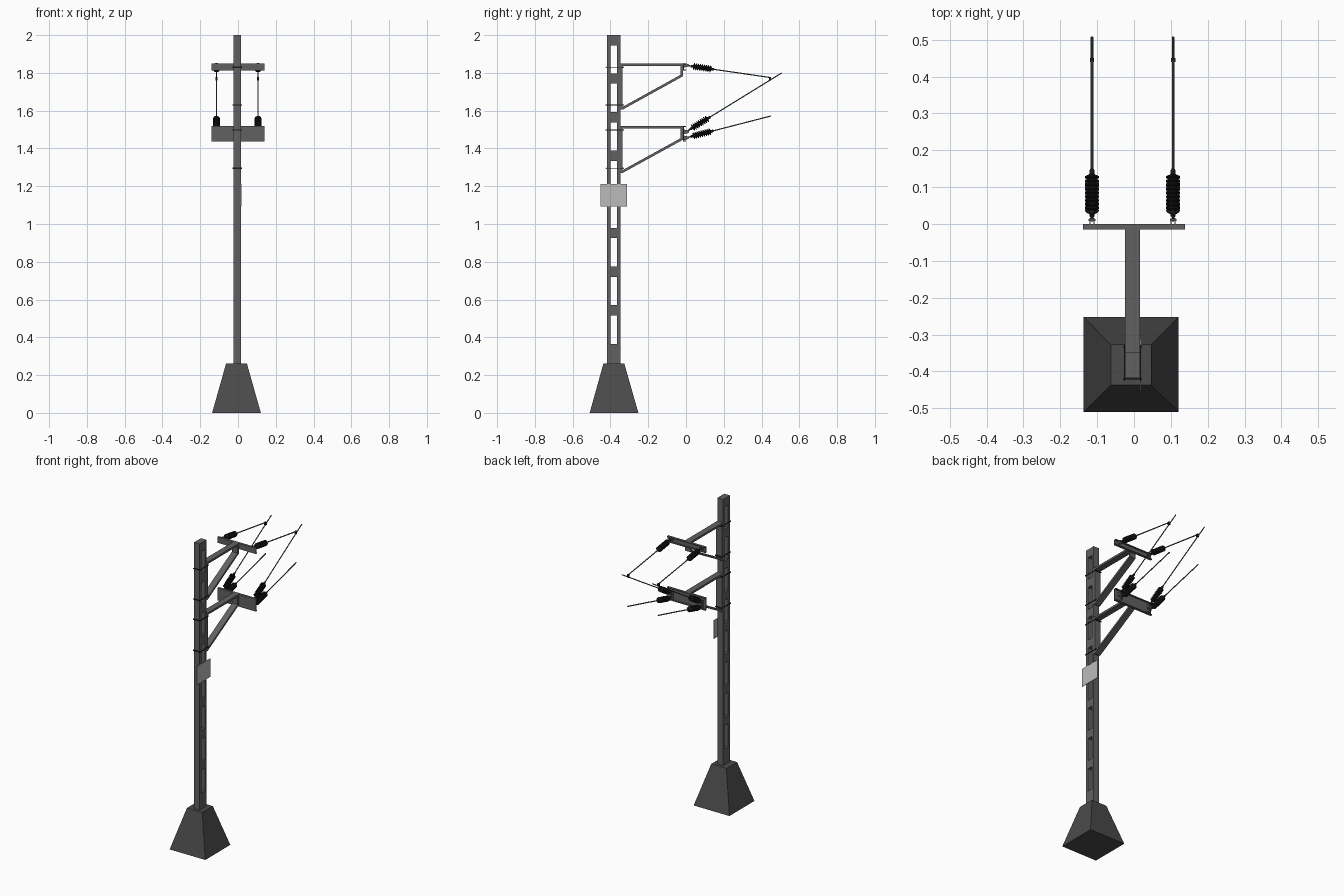
import bpy, bmesh, math
from mathutils import Vector

if "Cube" in bpy.data.objects:
    bpy.data.objects.remove(bpy.data.objects["Cube"])

XC = -0.004          # centre line of mast and brackets
W = 0.0405           # mast and bracket width


def mat(name, v):
    m = bpy.data.materials.new(name)
    m.diffuse_color = (v, v, v, 1)
    m.use_nodes = True
    m.node_tree.nodes["Principled BSDF"].inputs["Base Color"].default_value = m.diffuse_color
    return m


STEEL, CONCRETE = mat("steel", 0.12), mat("concrete", 0.07)
BLACK, PALE = mat("black", 0.01), mat("pale", 0.5)


def finish(name, bm, m):
    bmesh.ops.recalc_face_normals(bm, faces=bm.faces)
    me = bpy.data.meshes.new(name)
    bm.to_mesh(me)
    bm.free()
    ob = bpy.data.objects.new(name, me)
    bpy.context.collection.objects.link(ob)
    me.materials.append(m)
    return ob


def add_box(bm, x0, x1, y0, y1, z0, z1):
    vs = bmesh.ops.create_cube(bm, size=1)["verts"]
    for v in vs:
        v.co = (x0 if v.co.x < 0 else x1, y0 if v.co.y < 0 else y1, z0 if v.co.z < 0 else z1)
    return vs


def add_prism(bm, yz, x0, x1):
    """Extrude a side profile (y, z) across x."""
    a = [bm.verts.new((x0, y, z)) for y, z in yz]
    b = [bm.verts.new((x1, y, z)) for y, z in yz]
    bm.faces.new(a)
    bm.faces.new(b[::-1])
    n = len(yz)
    for i in range(n):
        bm.faces.new((a[i], a[(i + 1) % n], b[(i + 1) % n], b[i]))


def add_lathe(bm, p, q, prof, sides=12):
    """Revolve (distance, radius) pairs around the line p -> q."""
    d = (q - p).normalized()
    u = Vector((1, 0, 0))
    w = d.cross(u)
    rings = []
    for t, r in prof:
        rings.append([bm.verts.new(p + d * t + (u * math.cos(k * math.tau / sides) + w * math.sin(k * math.tau / sides)) * r)
                      for k in range(sides)])
    for a, b in zip(rings, rings[1:]):
        for k in range(sides):
            j = (k + 1) % sides
            bm.faces.new((a[k], a[j], b[j], b[k]))
    bm.faces.new(rings[0])
    bm.faces.new(rings[-1])


# tapered concrete foot
bm = bmesh.new()
for v in add_box(bm, -0.137, 0.121, -0.51, -0.252, 0, 0.262):
    if v.co.z > 0.1:
        v.co.x = -0.008 + math.copysign(0.055, v.co.x + 0.008)
        v.co.y = -0.382 + math.copysign(0.055, v.co.y + 0.382)
finish("foundation", bm, CONCRETE)

# mast: flat panel with a column of window openings
MY = (-0.418, -0.401, -0.365, -0.348)
wins = [(0.366 + 0.2045 * i, 0.516 + 0.2045 * i) for i in range(8)]
zs = [0.25] + [z for w in wins for z in w] + [2.0]
zs[-2] = 1.945
bm = bmesh.new()
x0, x1 = XC - W / 2, XC + W / 2
grid = {(s, i, j): bm.verts.new((x, y, z)) for s, x in enumerate((x0, x1))
        for i, y in enumerate(MY) for j, z in enumerate(zs)}
solid = lambda i, j: 0 <= i < 3 and 0 <= j < len(zs) - 1 and not (i == 1 and j % 2 == 1)
for i in range(3):
    for j in range(len(zs) - 1):
        if not solid(i, j):
            continue
        c = [(i, j), (i + 1, j), (i + 1, j + 1), (i, j + 1)]
        for s in (0, 1):
            bm.faces.new([grid[(s, *k)] for k in c])
        for k, (di, dj) in enumerate(((0, -1), (1, 0), (0, 1), (-1, 0))):
            if not solid(i + di, j + dj):
                a, b = c[k], c[(k + 1) % 4]
                bm.faces.new((grid[(0, *a)], grid[(0, *b)], grid[(1, *b)], grid[(1, *a)]))
finish("mast", bm, STEEL)

# sign plate on the right side of the mast
bm = bmesh.new()
add_box(bm, x1, x1 + 0.003, -0.452, -0.312, 1.093, 1.213)
finish("sign_plate", bm, PALE)


def bracket(name, top, drop, tip, bar_h):
    bm = bmesh.new()
    t = 0.013
    add_box(bm, x0, x1, -0.348, -0.335, top - drop, top)          # wall post
    add_box(bm, x0, x1, -0.335, -0.015, top - t, top)             # top arm
    add_box(bm, x0, x1, -0.028, -0.015, top - tip, top - t)       # tip post
    za, zb = top - drop, top - tip
    add_prism(bm, [(-0.336, za), (-0.016, zb), (-0.016, zb + 0.015), (-0.336, za + 0.015)], x0, x1)
    finish(name + "_bracket", bm, STEEL)
    # channel crossbar, open to the back
    bm = bmesh.new()
    lo, e = top - bar_h, 0.005
    add_prism(bm, [(-0.015, lo), (0, lo), (0, lo + e), (-0.010, lo + e), (-0.010, top - e),
                   (0, top - e), (0, top), (-0.015, top)], -0.139, 0.139)
    finish(name + "_crossbar", bm, STEEL)
    # clamp rods around the mast
    bm = bmesh.new()
    for z in (top - 0.02, top - drop + 0.025):
        for x in (x0 - 0.003, x1):
            add_box(bm, x, x + 0.003, -0.426, -0.328, z - 0.002, z + 0.002)
        for y in (-0.422, -0.335):
            add_box(bm, x0 - 0.005, x1 + 0.005, y, y + 0.004, z - 0.003, z + 0.003)
    finish(name + "_mast_clamps", bm, BLACK)


bracket("upper", 1.85, 0.245, 0.068, 0.037)
bracket("lower", 1.518, 0.248, 0.072, 0.081)

# insulator sheds profile, from pin to wire clamp
prof = [(0.010, 0.0035), (0.026, 0.0035), (0.026, 0.007), (0.038, 0.007)]
for i in range(9):
    s = 0.038 + i * 0.0108
    prof += [(s + 0.001, 0.010), (s + 0.004, 0.0185), (s + 0.007, 0.0185), (s + 0.0105, 0.010)]
prof += [(0.137, 0.007), (0.147, 0.007), (0.152, 0.0035)]

lines = {"upper": ((0.0, 1.840), (0.45, 1.775)),
         "sloping": ((0.0, 1.488), (0.507, 1.800)),
         "lower": ((0.0, 1.456), (0.45, 1.572))}
for side, x in (("left", -0.114), ("right", 0.106)):
    for name, (a, b) in lines.items():
        p, q = Vector((x, *a)), Vector((x, *b))
        bm = bmesh.new()
        add_lathe(bm, p, q, prof)
        finish(f"{name}_insulator_{side}", bm, BLACK)
        bm = bmesh.new()
        add_lathe(bm, p, q, [(0.145, 0.0035), ((q - p).length, 0.0035)], 6)
        finish(f"{name}_wire_{side}", bm, STEEL)
        # clevis lugs and pin
        bm = bmesh.new()
        z = a[1]
        for dx in (-0.007, 0.004):
            add_prism(bm, [(-0.012, z - 0.012), (0.004, z - 0.009), (0.016, z - 0.003), (0.016, z + 0.005),
                           (0.004, z + 0.009), (-0.012, z + 0.012)], x + dx, x + dx + 0.003)
        add_box(bm, x - 0.009, x + 0.009, 0.008, 0.013, z - 0.002, z + 0.003)
        finish(f"{name}_clevis_{side}", bm, STEEL)
    # clamp where the upper wire meets the sloping wire
    bm = bmesh.new()
    add_box(bm, x - 0.006, x + 0.006, 0.439, 0.451, 1.760, 1.779)
    finish(f"wire_clamp_{side}", bm, BLACK)
